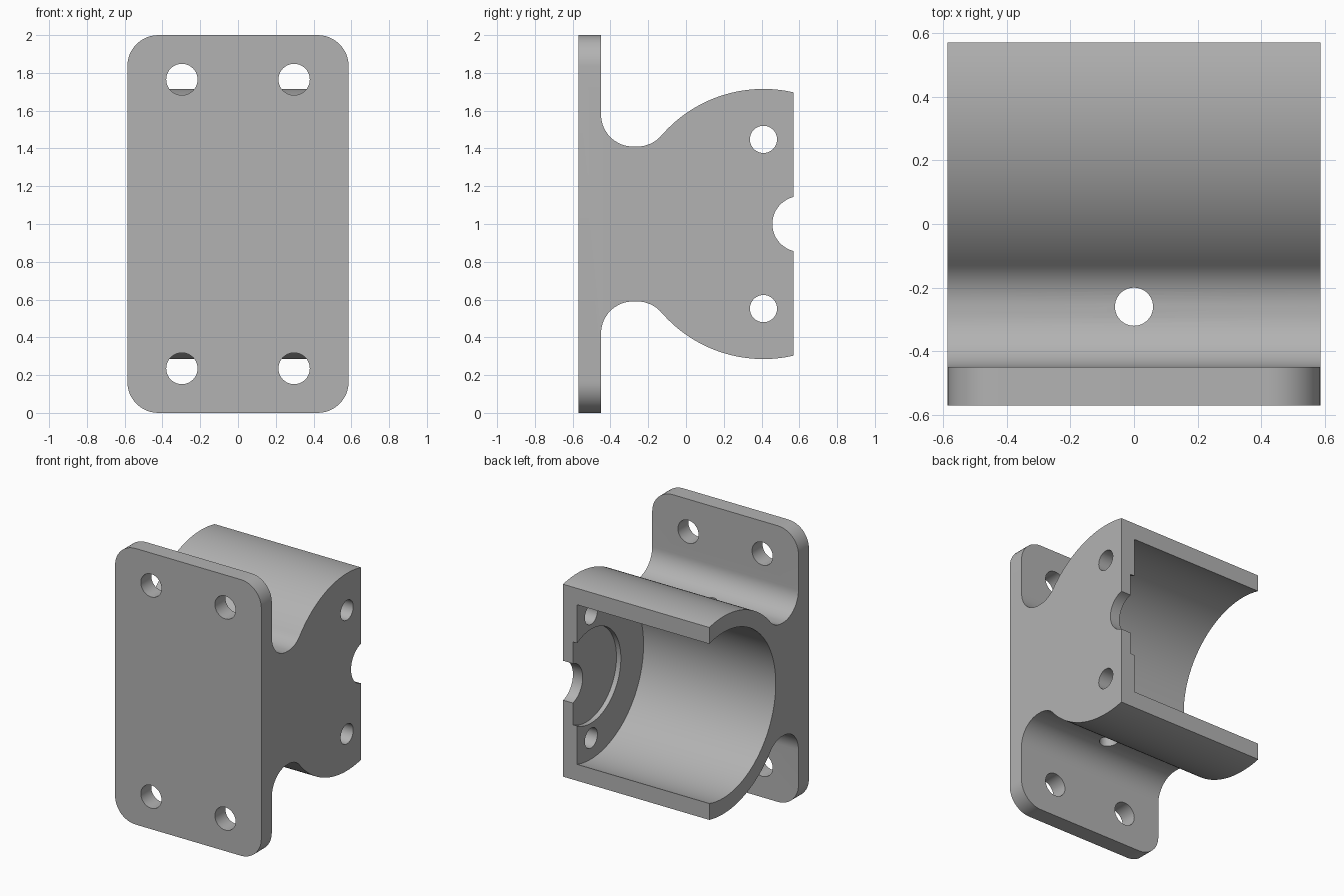
import bpy, bmesh, math
from mathutils import Vector

if "Cube" in bpy.data.objects:
    bpy.data.objects.remove(bpy.data.objects["Cube"])

HALF_W = 0.586            # half width along x
BACK, FRONT = 0.57, -0.57
PLATE_Y = -0.45           # rear face of the mounting plate
AXIS_Y, AXIS_Z = 0.41, 1.0
R_OUT, R_BORE = 0.715, 0.6
FILLET = 0.17

grey = bpy.data.materials.new("grey metal")
grey.diffuse_color = (0.45, 0.45, 0.45, 1)
grey.use_nodes = True
grey.node_tree.nodes["Principled BSDF"].inputs["Base Color"].default_value = grey.diffuse_color


def arc(cy, cz, r, a0, a1, n):
    """Points on a circle in the y-z plane, angles in radians."""
    return [(cy + r * math.cos(a0 + (a1 - a0) * i / n),
             cz + r * math.sin(a0 + (a1 - a0) * i / n)) for i in range(n + 1)]


# Upper half of the side silhouette: plate, fillets and cradle curve
neck_z = 1.58                                   # height of fillet centres
neck_y = AXIS_Y - math.sqrt((R_OUT + FILLET) ** 2 - (neck_z - AXIS_Z) ** 2)
tangent = math.atan2(neck_z - AXIS_Z, neck_y - AXIS_Y)
upper = [(FRONT, 2.0), (PLATE_Y, 2.0)]
upper += arc(PLATE_Y + FILLET, neck_z, FILLET, math.pi, 1.5 * math.pi, 16)
upper += arc(neck_y, neck_z, FILLET, 1.5 * math.pi, tangent + math.pi, 12)
end = math.acos((BACK - AXIS_Y) / R_OUT)
upper += arc(AXIS_Y, AXIS_Z, R_OUT, tangent, end, 32)[1:]
profile = upper + [(y, 2.0 - z) for y, z in reversed(upper)]

# Bracket body: silhouette extruded along x
bm = bmesh.new()
face = bm.faces.new([bm.verts.new((-HALF_W, y, z)) for y, z in profile])
ext = bmesh.ops.extrude_face_region(bm, geom=[face])
bmesh.ops.translate(bm, vec=(2 * HALF_W, 0, 0),
                    verts=[v for v in ext["geom"] if isinstance(v, bmesh.types.BMVert)])
bmesh.ops.recalc_face_normals(bm, faces=bm.faces)

# Rounded plate corners
corners = [e for e in bm.edges
           if abs(e.verts[0].co.y - e.verts[1].co.y) > 0.1
           and all(abs(v.co.z - 1) > 0.99 for v in e.verts)]
bmesh.ops.bevel(bm, geom=corners, offset=0.165, segments=12, profile=0.5, affect='EDGES')
mesh = bpy.data.meshes.new("motor_bracket")
bm.to_mesh(mesh)
bm.free()
bracket = bpy.data.objects.new("motor_bracket", mesh)
bpy.context.collection.objects.link(bracket)
mesh.materials.append(grey)


def drill(start, stop, radius, sides=40):
    """Cut a round hole from start to stop."""
    a, b = Vector(start), Vector(stop)
    bpy.ops.mesh.primitive_cylinder_add(vertices=sides, radius=radius,
                                        depth=(b - a).length, location=(a + b) / 2)
    cutter = bpy.context.object
    cutter.name = "hole_cutter"
    cutter.hide_render = True
    cutter.rotation_euler = (b - a).to_track_quat('Z', 'Y').to_euler()
    cutter.data.materials.append(grey)
    bpy.ops.object.select_all(action='DESELECT')
    bpy.context.view_layer.objects.active = bracket
    bracket.select_set(True)
    mod = bracket.modifiers.new("hole", 'BOOLEAN')
    mod.operation, mod.solver, mod.object = 'DIFFERENCE', 'EXACT', cutter
    bpy.ops.object.modifier_apply(modifier=mod.name)
    bpy.data.objects.remove(cutter, do_unlink=True)


# Motor bore, open on the left, and the shallow recess in its end wall
drill((-1, AXIS_Y, AXIS_Z), (0.473, AXIS_Y, AXIS_Z), R_BORE, 96)
drill((0.3, AXIS_Y, AXIS_Z), (0.508, AXIS_Y, AXIS_Z), 0.34, 64)
# Off-centre shaft opening
drill((0.3, 0.604, AXIS_Z), (0.8, 0.604, AXIS_Z), 0.147, 48)
# End wall screw holes
for s in (-1, 1):
    drill((0.3, AXIS_Y, AXIS_Z + s * 0.448), (0.8, AXIS_Y, AXIS_Z + s * 0.448), 0.072)
# Plate mounting holes
for sx in (-1, 1):
    for sz in (-1, 1):
        p = (sx * 0.297, AXIS_Z + sz * 0.765)
        drill((p[0], -0.8, p[1]), (p[0], -0.4, p[1]), 0.083)
# Vertical hole through the neck
drill((0, -0.26, 0.2), (0, -0.26, 1.8), 0.06)

bpy.ops.object.shade_smooth_by_angle(angle=math.radians(30))
